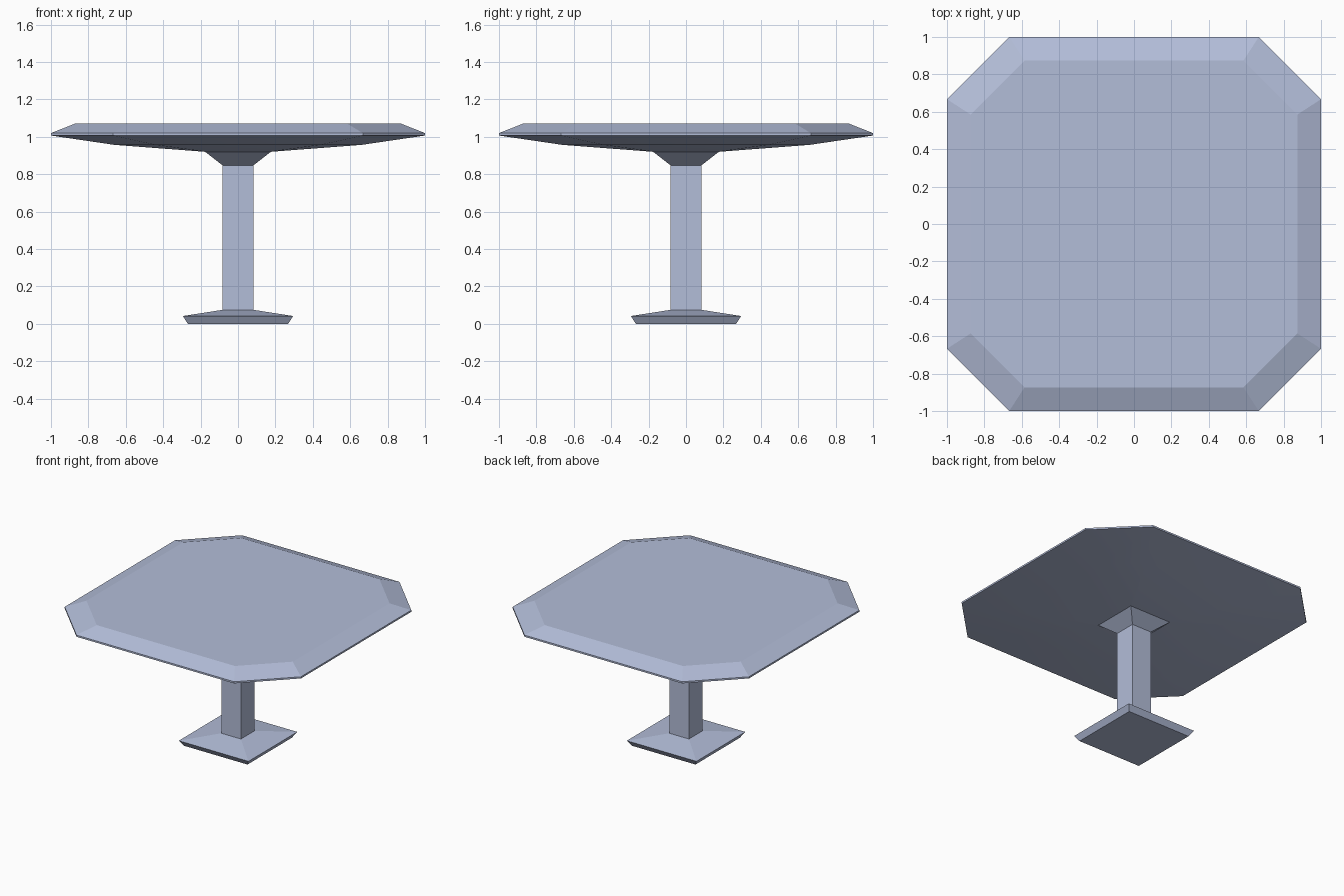
import bpy, bmesh

if "Cube" in bpy.data.objects:
    bpy.data.objects.remove(bpy.data.objects["Cube"])

mat = bpy.data.materials.new("blue grey")
mat.diffuse_color = (0.45, 0.51, 0.69, 1)
mat.use_nodes = True
mat.node_tree.nodes["Principled BSDF"].inputs["Base Color"].default_value = mat.diffuse_color


def octagon(h, c):
    """Square of half-width h with corners cut back to c."""
    return [(c, -h), (h, -c), (h, c), (c, h), (-c, h), (-h, c), (-h, -c), (-c, -h)]


def square(h):
    return [(h, -h), (h, h), (-h, h), (-h, -h)]


def loft(name, sections, smooth_below=None):
    """Skin a stack of (outline, z) sections from bottom to top and cap the ends."""
    bm = bmesh.new()
    rings = [[bm.verts.new((x, y, z)) for x, y in pts] for pts, z in sections]
    bm.faces.new(rings[0][::-1])
    bm.faces.new(rings[-1])
    for a, b in zip(rings, rings[1:]):
        n = len(a)
        for i in range(n):
            j = (i + 1) % n
            bm.faces.new((a[i], a[j], b[j], b[i]))
    bmesh.ops.recalc_face_normals(bm, faces=bm.faces)
    mesh = bpy.data.meshes.new(name)
    bm.to_mesh(mesh)
    bm.free()
    mesh.materials.append(mat)
    obj = bpy.data.objects.new(name, mesh)
    bpy.context.collection.objects.link(obj)
    if smooth_below is not None:
        for p in mesh.polygons:
            p.use_smooth = p.center.z < smooth_below
        # keep the rim edges crisp
        for e in mesh.edges:
            e.use_edge_sharp = all(mesh.vertices[v].co.z > smooth_below for v in e.vertices)


# tabletop: shallow dished underside, thin rim, bevelled top
loft("tabletop", [
    (octagon(0.175, 0.165), 0.92),
    (octagon(0.66, 0.44), 0.957),
    (octagon(1.0, 0.667), 1.007),
    (octagon(1.0, 0.667), 1.02),
    (octagon(0.873, 0.585), 1.07),
], smooth_below=1.0)

# square column flaring out under the tabletop
loft("column", [
    (square(0.083), 0.06),
    (square(0.083), 0.848),
    (square(0.177), 0.921),
])

# square foot with sloped top and undercut sides
loft("foot", [
    (square(0.268), 0.0),
    (square(0.295), 0.042),
    (square(0.083), 0.075),
])
